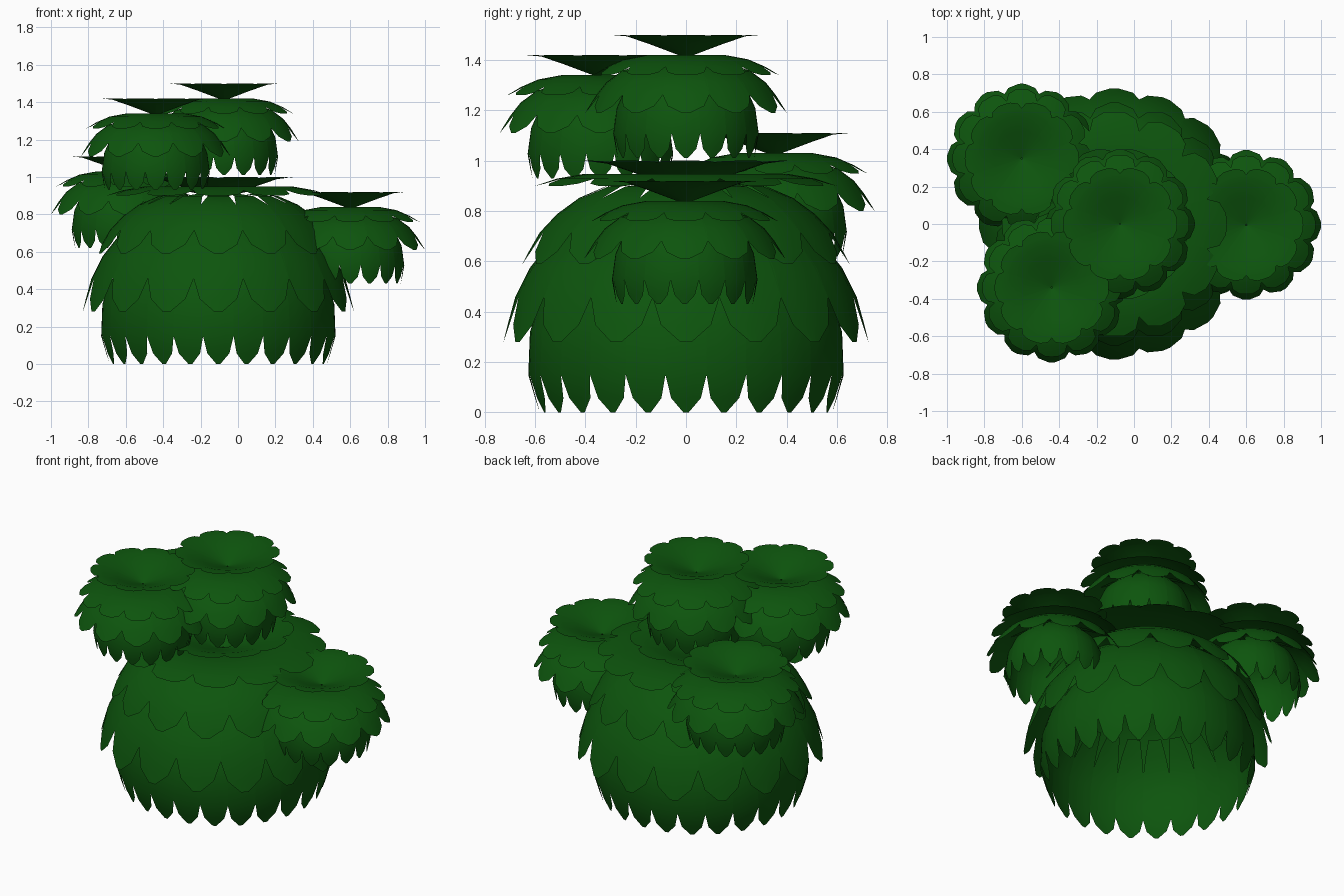
import bpy, math

if "Cube" in bpy.data.objects:
    bpy.data.objects.remove(bpy.data.objects["Cube"])

green = bpy.data.materials.new("leaf_green")
green.diffuse_color = (0.004, 0.09, 0.004, 1)
green.use_nodes = True
green.node_tree.nodes["Principled BSDF"].inputs["Base Color"].default_value = green.diffuse_color

# Leaf outline: (fraction along the leaf, fraction of its share of the ring)
HANGING = [(0, .55), (.2, .8), (.4, 1), (.6, 1.05), (.78, 1), (.9, .72), (1, .16)]
SKIRT = [(0, .6), (.15, .85), (.3, 1), (.5, 1), (.78, 1), (.9, .75), (1, .14)]
SPREAD = [(0, 1), (.35, 1), (.6, 1), (.8, 1), (.92, .78), (1, .36)]


def sample(profile, t):
    """Smooth point on an (r, z) profile, t from 0 to 1."""
    n = len(profile) - 1
    i = min(int(t * n), n - 1)
    f = t * n - i
    p = [profile[max(0, min(n, i + k))] for k in (-1, 0, 1, 2)]
    return [0.5 * (2 * b + (c - a) * f + (2 * a - 5 * b + 4 * c - d) * f * f
                   + (3 * b - a - 3 * c + d) * f ** 3) for a, b, c, d in zip(*p)]


def leaf_ring(name, centre, count, profile, outline, turn=0.0, cols=4):
    """One tier of leaves, each curved down along the profile."""
    verts, faces = [], []
    for k in range(count):
        mid = math.tau * (k + turn) / count
        base = len(verts)
        for t, w in outline:
            r, z = sample(profile, t)
            for c in range(cols + 1):
                a = mid + math.pi / count * w * (2 * c / cols - 1)
                verts.append((centre[0] + r * math.cos(a),
                              centre[1] + r * math.sin(a), centre[2] + z))
        for i in range(len(outline) - 1):
            for c in range(cols):
                a = base + i * (cols + 1) + c
                b = a + cols + 1
                faces.append((a, b, b + 1, a + 1))
    mesh = bpy.data.meshes.new(name)
    mesh.from_pydata(verts, [], faces)
    mesh.materials.append(green)
    mesh.shade_smooth()
    ob = bpy.data.objects.new(name, mesh)
    bpy.context.collection.objects.link(ob)


# Tiers: name, leaf count, profile, outline, turn
SMALL = [
    ("crown", 10, [(.004, -.09), (.1, -.055), (.21, -.012), (.26, -.004), (.305, 0)], SPREAD, 0),
    ("upper_leaves", 12, [(.03, -.09), (.15, -.08), (.27, -.105), (.37, -.16)], SPREAD, 0),
    ("middle_leaves", 12, [(.1, -.10), (.2, -.12), (.29, -.165), (.35, -.23), (.4, -.31)], HANGING, 0),
    ("lower_leaves", 16, [(.14, -.13), (.23, -.2), (.275, -.29), (.29, -.38), (.27, -.49)], SKIRT, 0),
]
BIG = [
    ("crown", 10, [(.004, .88), (.15, .93), (.28, .98), (.35, .993), (.41, 1.0)], SPREAD, 0),
    ("top_leaves", 12, [(.05, .9), (.25, .94), (.44, .945), (.6, .90)], SPREAD, 0),
    ("upper_leaves", 14, [(.2, .91), (.35, .89), (.47, .82), (.57, .73), (.65, .59)], HANGING, .5),
    ("middle_leaves", 16, [(.28, .85), (.45, .76), (.58, .63), (.67, .48), (.725, .28)], HANGING, 0),
    ("lower_leaves", 24, [(.47, .6), (.57, .46), (.62, .32), (.63, .17), (.58, 0)], SKIRT, 0),
]

# Main bush body, then the four small clumps placed by their top height
clumps = [
    ("main_bush", BIG, (-.105, 0, 0)),
    ("right_clump", SMALL, (.6, -.005, .92)),
    ("top_clump", SMALL, (-.075, 0, 1.5)),
    ("front_left_clump", SMALL, (-.44, -.34, 1.42)),
    ("back_left_clump", SMALL, (-.6, .35, 1.11)),
]
for clump, tiers, centre in clumps:
    for part, count, profile, outline, turn in tiers:
        leaf_ring(f"{clump}_{part}", centre, count, profile, outline, turn)
